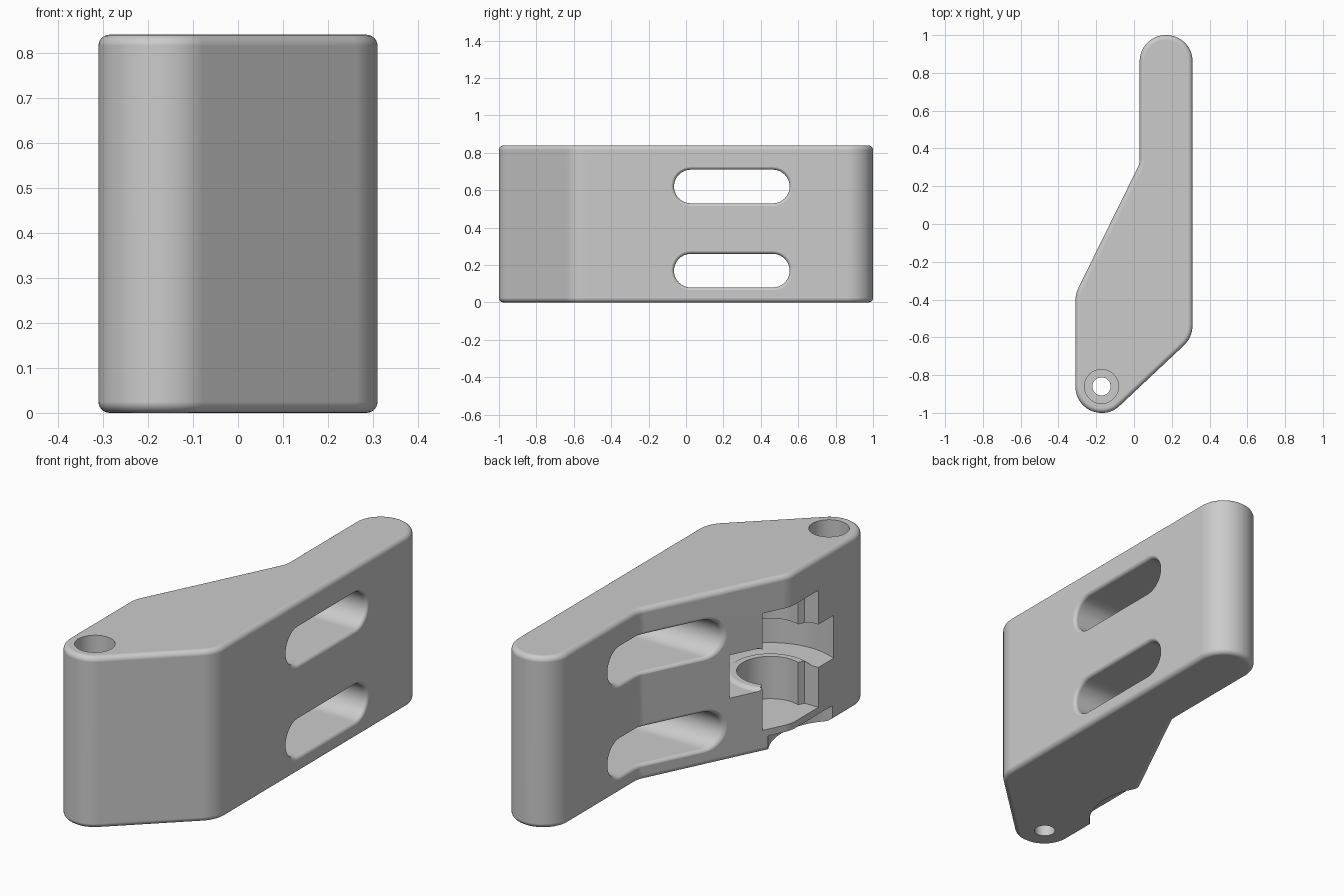
import bpy
import bmesh
from math import pi, sin, cos, tan, radians
from mathutils import Vector

if "Cube" in bpy.data.objects:
    bpy.data.objects.remove(bpy.data.objects["Cube"])

HEIGHT = 0.84
RIM = 0.025                      # rounding of the top and bottom rims
MOUTH = 0.018                    # rounding of the slot mouths
WHEEL = Vector((-0.17, -0.41))   # centre of the wheel pocket
PIN = Vector((-0.172, -0.86))    # centre of the pin hole

grey = bpy.data.materials.new("plain grey")
grey.use_nodes = True
grey.diffuse_color = (0.6, 0.6, 0.6, 1)
grey.node_tree.nodes["Principled BSDF"].inputs["Base Color"].default_value = (0.6, 0.6, 0.6, 1)


def make_object(name, bm):
    bmesh.ops.recalc_face_normals(bm, faces=bm.faces)
    mesh = bpy.data.meshes.new(name)
    bm.to_mesh(mesh)
    bm.free()
    mesh.materials.append(grey)
    obj = bpy.data.objects.new(name, mesh)
    bpy.context.collection.objects.link(obj)
    return obj


def loft(rings):
    """Skin a list of equal rings of 3D points and cap both ends."""
    bm = bmesh.new()
    loops = [[bm.verts.new(p) for p in ring] for ring in rings]
    n = len(loops[0])
    for a, b in zip(loops, loops[1:]):
        for i in range(n):
            j = (i + 1) % n
            bm.faces.new((a[i], a[j], b[j], b[i]))
    bm.faces.new(loops[0][::-1])
    bm.faces.new(loops[-1])
    return bm


def prism(outline, low, high):
    return loft([[(x, y, z) for x, y in outline] for z in (low, high)])


def arc(centre, radius, start, end, steps):
    angles = [start + (end - start) * i / steps for i in range(steps + 1)]
    return [(centre[0] + radius * cos(a), centre[1] + radius * sin(a)) for a in angles]


def circle(centre, radius, steps=64):
    return arc(centre, radius, 0, 2 * pi, steps)[:-1]


def rounded(corners, steps=14):
    """Round every (x, y, radius) corner of a polygon."""
    points = []
    for i, (x, y, r) in enumerate(corners):
        here = Vector((x, y))
        to_prev = (Vector(corners[i - 1][:2]) - here).normalized()
        to_next = (Vector(corners[(i + 1) % len(corners)][:2]) - here).normalized()
        half = to_prev.angle(to_next) / 2
        start = here + to_prev * r / tan(half)
        centre = here + (to_prev + to_next).normalized() * r / sin(half)
        spoke = start - centre
        sweep = (pi - 2 * half) * (1 if to_prev.cross(to_next) < 0 else -1)
        base = Vector((1, 0)).angle_signed(spoke)
        points += arc(centre, r, -base, -base + sweep, steps)
    return points


def inset(outline, amount):
    """Move a counter-clockwise outline inwards."""
    result = []
    for i, point in enumerate(outline):
        here = Vector(point)
        before = (here - Vector(outline[i - 1])).normalized()
        after = (Vector(outline[(i + 1) % len(outline)]) - here).normalized()
        along = (before + after).normalized()
        result.append(here + Vector((-along.y, along.x)) * amount / along.dot(after))
    return result


# Bracket body, with rounded top and bottom rims
outline = rounded([(0.31, 1, 0.138), (0.03, 1, 0.138), (0.03, 0.32, 0.1),
                   (-0.31, -0.37, 0.16), (-0.31, -1, 0.138),
                   (-0.116, -1, 0.13), (0.31, -0.6, 0.15)])
quarter = [(RIM * (1 - sin(a)), RIM * (1 - cos(a))) for a in (i * pi / 12 for i in range(7))]
levels = quarter + [(d, HEIGHT - z) for d, z in reversed(quarter)]
levels = [(d, z) for d, z in levels]
body = make_object("bracket_body", loft(
    [[(x, y, z) for x, y in inset(outline, d)] for d, z in levels]))


def left_wall(y):
    return min(0.03, max(-0.31, 0.03 - (0.32 - y) * 0.34 / 0.69))


def right_wall(y):
    return 0.31


def slot_ring(wall, depth, grow, z):
    """One ring of a long slot, following the given side wall."""
    r = 0.09 + grow
    y0, y1 = 0.026, 0.464
    shape = arc((y1, z), r, -pi / 2, pi / 2, 20)
    shape += [(y1 + (y0 - y1) * i / 16, z + r) for i in range(1, 16)]
    shape += arc((y0, z), r, pi / 2, 3 * pi / 2, 20)
    shape += [(y0 + (y1 - y0) * i / 16, z - r) for i in range(1, 16)]
    return [(wall(y) + depth, y, h) for y, h in shape]


def slot(z):
    """Through slot whose mouths flare out in a quarter round."""
    flare = [(-0.01, MOUTH)]
    flare += [(MOUTH * (1 - cos(a)) - 0.0005, MOUTH * (1 - sin(a)))
              for a in (i * pi / 12 for i in range(7))]
    rings = [slot_ring(left_wall, depth, grow, z) for depth, grow in flare]
    rings += [slot_ring(right_wall, -depth, grow, z) for depth, grow in reversed(flare)]
    return loft(rings)


# Wheel pocket with a shallow conical collar on its floor and ceiling
wheel = loft([[(x, y, z) for x, y in circle(WHEEL, r)] for r, z in
              ((0.18, 0.315), (0.2, 0.303), (0.32, 0.303),
               (0.32, 0.513), (0.2, 0.513), (0.18, 0.501))])

# Axle seat: a round bore with a wider open channel to the left
seat = arc(WHEEL, 0.15, radians(-110), radians(110), 36)
seat += [(x, WHEEL.y + side * 0.17) for x, side in
         ((-0.235, 1), (-0.6, 1), (-0.6, -1), (-0.235, -1))]

cutters = [
    ("upper_slot", slot(0.62)),
    ("lower_slot", slot(0.17)),
    ("wheel_pocket", wheel),
    ("axle_seat", prism(seat, 0.108, 0.68)),
    ("bottom_scallop", prism(circle((-0.52, -0.45), 0.32, 96), -0.1, 0.075)),
    ("pin_bore", prism(circle(PIN, 0.09), 0.12, 1)),
    ("pin_hole", prism(circle(PIN, 0.048), -0.1, 0.5)),
]

# Cut every opening out of the body
bpy.context.view_layer.objects.active = body
for name, shape in cutters:
    cutter = make_object(name + "_cutter", shape)
    cutter.hide_render = True
    mod = body.modifiers.new(name, 'BOOLEAN')
    mod.operation = 'DIFFERENCE'
    mod.solver = 'EXACT'
    mod.object = cutter
    bpy.ops.object.modifier_apply(modifier=name)
    bpy.data.objects.remove(cutter)

# Smooth the rounds and keep the flats flat
bpy.ops.object.select_all(action='DESELECT')
body.select_set(True)
bpy.ops.object.shade_smooth_by_angle(angle=radians(30))
flat = body.modifiers.new("flat_faces", 'WEIGHTED_NORMAL')
flat.keep_sharp = True
